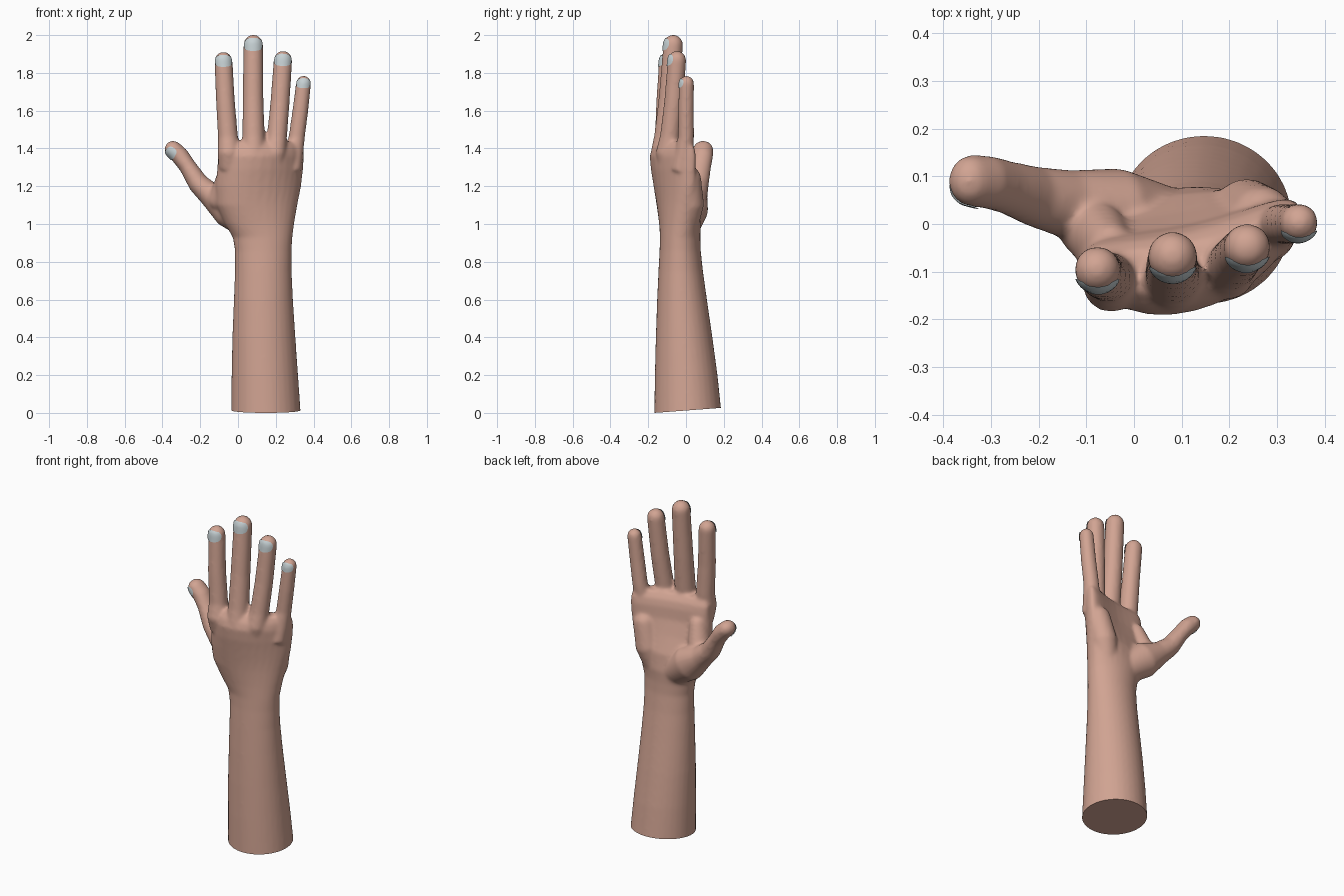
import bpy, bmesh, math
from mathutils import Vector
from mathutils.bvhtree import BVHTree

if "Cube" in bpy.data.objects:
    bpy.data.objects.remove(bpy.data.objects["Cube"])

SIDES = 32


def material(name, rgb):
    m = bpy.data.materials.new(name)
    m.diffuse_color = (*rgb, 1)
    m.use_nodes = True
    m.node_tree.nodes["Principled BSDF"].inputs["Base Color"].default_value = m.diffuse_color
    return m


skin = material("skin", (0.64, 0.37, 0.29))
nail_grey = material("nail_grey", (0.57, 0.64, 0.66))


def bridge(bm, rings):
    """Skin a list of point rings into a closed volume."""
    vs = [[bm.verts.new(p) for p in ring] for ring in rings]
    for a, b in zip(vs, vs[1:]):
        for i in range(SIDES):
            j = (i + 1) % SIDES
            bm.faces.new((a[i], a[j], b[j], b[i]))
    bm.faces.new(vs[0][::-1])
    bm.faces.new(vs[-1])


def slab(bm, rows):
    """Horizontal rings: z, x min, x max, y centre, y radius, slope, bend, squareness."""
    rings = []
    for z, x0, x1, cy, ry, slope, bend, power in rows:
        ring = []
        for i in range(SIDES):
            a = math.tau * i / SIDES
            c, s = math.cos(a), math.sin(a)
            dx = math.copysign(abs(c) ** (2 / power), c) * (x1 - x0) / 2
            dy = math.copysign(abs(s) ** (2 / power), s) * ry
            ring.append(((x0 + x1) / 2 + dx, cy + dy + slope * dx + bend * dx * dx, z))
        rings.append(ring)
    bridge(bm, rings)


def tube(bm, rows, round_start=False):
    """Tapered tube through x, y, z, radius, depth radius, with a domed tip."""
    pts = [Vector(r[:3]) for r in rows]
    dirs = [(pts[min(i + 1, len(pts) - 1)] - pts[max(i - 1, 0)]).normalized()
            for i in range(len(pts))]
    sections = [(p, d, r[3], r[4]) for p, d, r in zip(pts, dirs, rows)]

    def dome(sec, sign):
        p, d, r, q = sec
        return [(p + d * sign * r * math.sin(a), d, r * math.cos(a), q * math.cos(a))
                for a in (0.3, 0.6, 0.9, 1.15, 1.35, 1.5)]
    start = dome(sections[0], -1)[::-1] if round_start else []
    rings = []
    for p, d, r, q in start + sections + dome(sections[-1], 1):
        v = (Vector((0, 1, 0)) - d * d.y).normalized()
        u = v.cross(d)
        rings.append([p + u * r * math.cos(math.tau * i / SIDES)
                      + v * q * math.sin(math.tau * i / SIDES) for i in range(SIDES)])
    bridge(bm, rings)


bm = bmesh.new()

# Forearm, wrist and palm
slab(bm, [
    (-0.12, -0.037, 0.338, 0.012, 0.183, 0, 0, 2),
    (0.00, -0.036, 0.332, 0.010, 0.178, 0, 0, 2),
    (0.20, -0.034, 0.318, 0.001, 0.166, 0, 0, 2),
    (0.40, -0.030, 0.304, -0.010, 0.150, 0, 0, 2),
    (0.60, -0.022, 0.291, -0.021, 0.132, 0, 0, 2),
    (0.75, -0.016, 0.284, -0.028, 0.118, 0, 0, 2),
    (0.86, -0.016, 0.284, -0.031, 0.109, 0, 0, 2),
    (0.93, -0.028, 0.288, -0.031, 0.107, 0, 0, 2),
    (1.00, -0.070, 0.297, -0.032, 0.110, 0.05, 0.1, 2.1),
    (1.10, -0.115, 0.314, -0.045, 0.108, 0.12, 0.4, 2.2),
    (1.20, -0.120, 0.334, -0.070, 0.096, 0.18, 0.9, 2.3),
    (1.29, -0.110, 0.345, -0.089, 0.090, 0.22, 1.2, 2.3),
    (1.36, -0.106, 0.349, -0.095, 0.090, 0.23, 1.3, 2.3),
    (1.40, -0.103, 0.348, -0.094, 0.078, 0.23, 1.3, 2.3),
    (1.435, -0.085, 0.335, -0.092, 0.050, 0.23, 1.3, 2.3),
])

# Fingers, each starting inside the palm with a knuckle: x, y, z, radius
fingers = {
    "index": [(-0.045, -0.105, 1.30, 0.058), (-0.048, -0.126, 1.38, 0.060),
              (-0.053, -0.112, 1.46, 0.053), (-0.066, -0.108, 1.64, 0.050),
              (-0.077, -0.095, 1.863, 0.048)],
    "middle": [(0.080, -0.105, 1.30, 0.058), (0.083, -0.126, 1.38, 0.061),
               (0.082, -0.110, 1.46, 0.059), (0.080, -0.090, 1.66, 0.055),
               (0.081, -0.068, 1.950, 0.052)],
    "ring": [(0.185, -0.085, 1.30, 0.058), (0.195, -0.100, 1.38, 0.060),
             (0.206, -0.085, 1.46, 0.053), (0.222, -0.065, 1.64, 0.051),
             (0.238, -0.048, 1.868, 0.049)],
    "little": [(0.285, -0.030, 1.28, 0.050), (0.298, -0.010, 1.38, 0.048),
               (0.311, 0.000, 1.46, 0.043), (0.330, 0.000, 1.60, 0.042),
               (0.347, 0.003, 1.745, 0.040)],
}
for rows in fingers.values():
    tube(bm, [(x, y, z, r, r) for x, y, z, r in rows])

# Thumb with its fleshy base
tube(bm, [
    (0.060, 0.000, 1.000, 0.085, 0.080), (-0.045, 0.028, 1.080, 0.100, 0.090),
    (-0.140, 0.042, 1.150, 0.066, 0.072), (-0.210, 0.058, 1.215, 0.055, 0.063),
    (-0.267, 0.077, 1.305, 0.045, 0.056), (-0.308, 0.088, 1.362, 0.048, 0.056),
    (-0.343, 0.091, 1.395, 0.046, 0.054)], True)

# Web between thumb and index finger, and outer heel of the palm
tube(bm, [(-0.050, -0.055, 1.290, 0.050, 0.060), (-0.070, -0.030, 1.200, 0.060, 0.070),
          (-0.100, 0.000, 1.130, 0.060, 0.070)], True)
tube(bm, [(0.200, -0.010, 0.990, 0.070, 0.075), (0.238, 0.018, 1.110, 0.075, 0.078),
          (0.268, 0.015, 1.240, 0.066, 0.065)], True)

bmesh.ops.recalc_face_normals(bm, faces=bm.faces)
source = bpy.data.meshes.new("hand_parts")
bm.to_mesh(source)
bm.free()
hand = bpy.data.objects.new("hand", source)
bpy.context.collection.objects.link(hand)

# Fuse the volumes into one soft skin
fuse = hand.modifiers.new("fuse", 'REMESH')
fuse.mode = 'VOXEL'
fuse.voxel_size = 0.009
soften = hand.modifiers.new("soften", 'SMOOTH')
soften.factor = 0.5
soften.iterations = 10
fused = bpy.data.meshes.new_from_object(
    hand.evaluated_get(bpy.context.evaluated_depsgraph_get()))
hand.modifiers.clear()
hand.data = fused

# Slanted flat cut at the bottom of the forearm
bm = bmesh.new()
bm.from_mesh(fused)
bmesh.ops.bisect_plane(bm, geom=bm.verts[:] + bm.edges[:] + bm.faces[:],
                       plane_co=(0.147, -0.168, 0.0), plane_no=(0, -0.075, 1),
                       clear_inner=True)
bmesh.ops.holes_fill(bm, edges=[e for e in bm.edges if e.is_boundary], sides=0)
bmesh.ops.recalc_face_normals(bm, faces=bm.faces)
bm.to_mesh(fused)
surface = BVHTree.FromBMesh(bm)
bm.free()
fused.materials.clear()
fused.materials.append(skin)


def smooth(obj):
    bpy.ops.object.select_all(action='DESELECT')
    obj.select_set(True)
    bpy.context.view_layer.objects.active = obj
    bpy.ops.object.shade_smooth_by_angle(angle=math.radians(50))


smooth(hand)


def nail(name, centre, along, outward, r, half_length, spread=1.15, n=12):
    """Rounded plate laid on the skin just above the surface."""
    t, o = Vector(along).normalized(), Vector(outward).normalized()
    side = t.cross(o)
    nb = bmesh.new()
    grid = []
    for i in range(n + 1):
        row = []
        for j in range(n + 1):
            u, v = 2 * i / n - 1, 2 * j / n - 1
            a = u * math.sqrt(1 - v * v / 2.4) * spread
            h = v * math.sqrt(1 - u * u / 2.4) * half_length
            p = Vector(centre) + r * (o * math.cos(a) + side * math.sin(a)) + t * h
            loc, normal, _, _ = surface.find_nearest(p)
            row.append(nb.verts.new(loc + normal * 0.004))
        grid.append(row)
    for i in range(n):
        for j in range(n):
            nb.faces.new((grid[i][j], grid[i + 1][j], grid[i + 1][j + 1], grid[i][j + 1]))
    mesh = bpy.data.meshes.new(name)
    nb.to_mesh(mesh)
    nb.free()
    mesh.materials.append(nail_grey)
    obj = bpy.data.objects.new(name, mesh)
    bpy.context.collection.objects.link(obj)
    smooth(obj)


# Nails
for name, rows in fingers.items():
    x, y, z, r = rows[-1]
    nail(name + "_nail", (x, y, z + 0.1 * r), (0, 0, 1), (0, -1, 0), r, r * 0.76)
nail("thumb_nail", (-0.343, 0.091, 1.395), (-0.75, 0, 0.65),
     (-0.42, -0.76, -0.48), 0.05, 0.034, 0.85)
